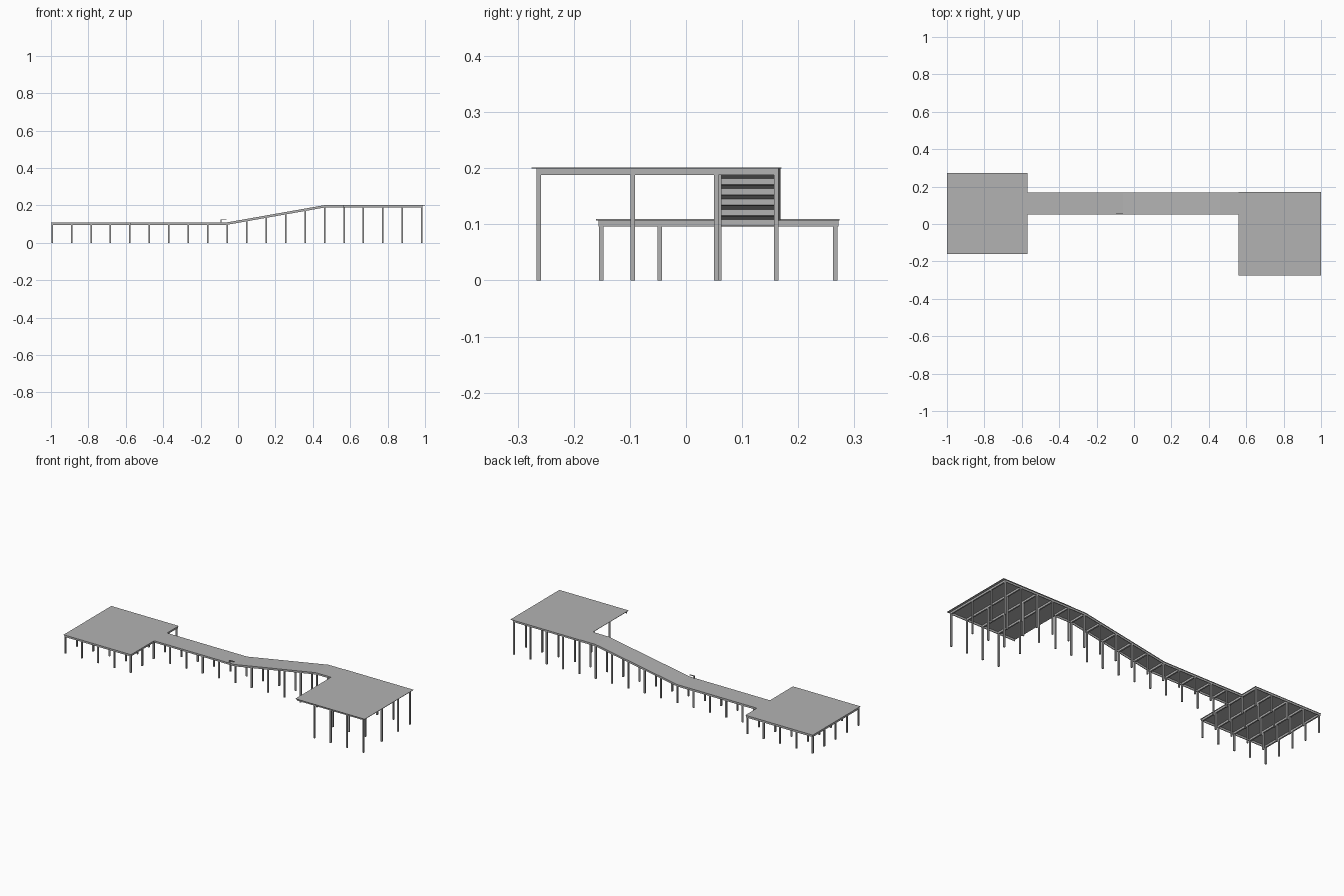
import bpy, bmesh

if "Cube" in bpy.data.objects:
    bpy.data.objects.remove(bpy.data.objects["Cube"])

grey = bpy.data.materials.new("weathered grey")
grey.diffuse_color = (0.45, 0.45, 0.45, 1)
grey.use_nodes = True
grey.node_tree.nodes["Principled BSDF"].inputs["Base Color"].default_value = grey.diffuse_color

LOW, HIGH = 0.109, 0.201          # deck top heights
R0, R1 = -0.06, 0.46              # ramp start and end
DECK, BEAM, W = 0.002, 0.011, 0.008
ROWS = [-0.994 + 0.10405 * i for i in range(20)]


def top(x):
    """Deck height along the walk."""
    t = min(max((x - R0) / (R1 - R0), 0), 1)
    return LOW + t * (HIGH - LOW)


def finish(name, bm):
    bmesh.ops.recalc_face_normals(bm, faces=bm.faces)
    me = bpy.data.meshes.new(name)
    bm.to_mesh(me)
    bm.free()
    me.materials.append(grey)
    ob = bpy.data.objects.new(name, me)
    bpy.context.collection.objects.link(ob)


def strip(bm, xs, y0, y1, upper, lower):
    """Solid running along x, between two height functions."""
    outline = [(x, upper(x)) for x in xs] + [(x, lower(x)) for x in reversed(xs)]
    a = [bm.verts.new((x, y0, z)) for x, z in outline]
    b = [bm.verts.new((x, y1, z)) for x, z in outline]
    bm.faces.new(a)
    bm.faces.new(b[::-1])
    n = len(outline)
    for i in range(n):
        j = (i + 1) % n
        bm.faces.new((a[i], b[i], b[j], a[j]))


def deck(name, xs, y0, y1):
    bm = bmesh.new()
    strip(bm, xs, y0, y1, top, lambda x: top(x) - DECK)
    finish(name, bm)


def frame(name, rows, y0, y1, post_ys, edge_xs):
    """Cross joists, edge beams and posts below a deck."""
    under = lambda x: top(x) - DECK
    base = lambda x: top(x) - DECK - BEAM
    bm = bmesh.new()
    for x in rows:
        strip(bm, [x - W / 2, x + W / 2], y0, y1, under, base)
    finish(name + "_joists", bm)
    bm = bmesh.new()
    for y in (y0, y1 - 0.004):
        strip(bm, edge_xs, y, y + 0.004, under, base)
    finish(name + "_edge_beams", bm)
    bm = bmesh.new()
    for x in rows:
        for y in post_ys:
            strip(bm, [x - W / 2, x + W / 2], y - W / 2, y + W / 2, base, lambda x: 0)
    finish(name + "_posts", bm)


# lower platform
deck("lower_deck", [-1, -0.57], -0.16, 0.274)
frame("lower", ROWS[:5], -0.156, 0.272, [-0.151, -0.047, 0.058, 0.161, 0.266],
      [-0.998, -0.573])

# walkway with ramp
deck("walkway_deck", [-0.57, R0, R1, 0.558], 0.05, 0.168)
frame("walkway", ROWS[5:16], 0.055, 0.165, [0.059, 0.161], [-0.573, R0, R1, 0.562])

# upper platform
deck("upper_deck", [0.558, 1], -0.275, 0.17)
frame("upper", ROWS[16:], -0.266, 0.165, [-0.262, -0.095, 0.054, 0.161],
      [0.562, 0.987])

# small bracket at the foot of the ramp
bm = bmesh.new()
strip(bm, [-0.093, -0.062], 0.052, 0.058, lambda x: 0.124, lambda x: 0.121)
strip(bm, [-0.093, -0.089], 0.052, 0.058, lambda x: 0.122, lambda x: 0.108)
finish("ramp_bracket", bm)
